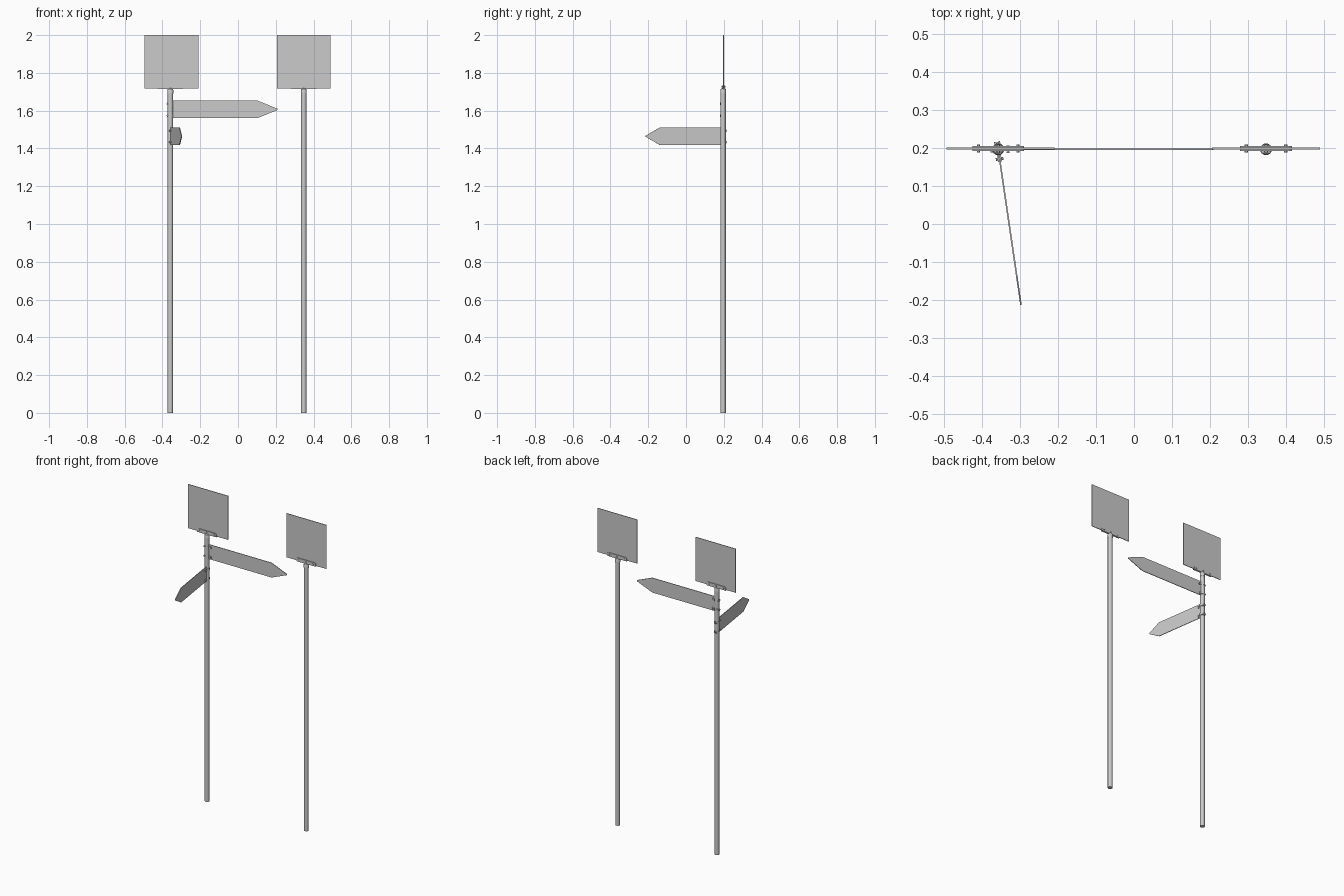
import bpy, bmesh, math
from mathutils import Matrix, Vector

if "Cube" in bpy.data.objects:
    bpy.data.objects.remove(bpy.data.objects["Cube"])

grey = bpy.data.materials.new("galvanised_grey")
grey.diffuse_color = (0.6, 0.6, 0.6, 1)
grey.use_nodes = True
grey.node_tree.nodes["Principled BSDF"].inputs["Base Color"].default_value = grey.diffuse_color


def finish(name, bm, matrix, smooth=False):
    bmesh.ops.recalc_face_normals(bm, faces=bm.faces)
    mesh = bpy.data.meshes.new(name)
    bm.to_mesh(mesh)
    bm.free()
    mesh.materials.append(grey)
    ob = bpy.data.objects.new(name, mesh)
    ob.matrix_world = matrix
    bpy.context.collection.objects.link(ob)
    if smooth:
        bpy.ops.object.select_all(action='DESELECT')
        ob.select_set(True)
        bpy.context.view_layer.objects.active = ob
        bpy.ops.object.shade_smooth_by_angle()
    return ob


def plate(name, outline, thick, matrix):
    """Local XZ outline extruded symmetrically along Y."""
    bm = bmesh.new()
    face = bm.faces.new([bm.verts.new((x, -thick / 2, z)) for x, z in outline])
    ext = bmesh.ops.extrude_face_region(bm, geom=[face])
    bmesh.ops.translate(bm, vec=(0, thick, 0),
                        verts=[v for v in ext['geom'] if isinstance(v, bmesh.types.BMVert)])
    return finish(name, bm, matrix)


def lathe(name, profile, matrix, sides=24):
    """Revolve (radius, z) points round Z and cap both ends."""
    bm = bmesh.new()
    rings = [[bm.verts.new((r * math.cos(2 * math.pi * i / sides),
                            r * math.sin(2 * math.pi * i / sides), z))
              for i in range(sides)] for r, z in profile]
    for a, b in zip(rings, rings[1:]):
        for i in range(sides):
            j = (i + 1) % sides
            bm.faces.new((a[i], a[j], b[j], b[i]))
    bm.faces.new(rings[0])
    bm.faces.new(rings[-1])
    return finish(name, bm, matrix, sides > 8)


def rect(x0, x1, z0, z1):
    return [(x0, z0), (x1, z0), (x1, z1), (x0, z1)]


def bolt(name, matrix, x, z, half):
    # hex head and nut on a through shank, lying along local Y
    m = matrix @ Matrix.Translation((x, 0, z)) @ Matrix.Rotation(math.pi / 2, 4, 'X')
    lathe(name, [(0.0042, -half), (0.0042, -half + 0.004), (0.002, -half + 0.004),
                 (0.002, half - 0.004), (0.0042, half - 0.004), (0.0042, half)], m, 6)


def clamp(name, matrix, z):
    # collar round the pole, two ears gripping the blade, a bolt each side
    lathe(name + "_collar", [(0.0158, z - 0.007), (0.0158, z + 0.007)], matrix)
    for side in (-1, 1):
        for y in (-0.0035, 0.0035):
            plate(name + "_ear", rect(side * 0.014, side * (0.033 if side > 0 else 0.018),
                                      z - 0.007, z + 0.007), 0.003,
                  matrix @ Matrix.Translation((0, y, 0)))
    bolt(name + "_bolt", matrix, 0.026, z, 0.010)
    bolt(name + "_rear_bolt", matrix, -0.0165, z, 0.008)


def post(side, x, y, panel_x):
    base = Matrix.Translation((x, y, 0))
    # pole with a stepped cap
    lathe(side + "_pole", [(0.014, 0), (0.014, 1.715)], base)
    lathe(side + "_pole_cap", [(0.0155, 1.69), (0.0155, 1.709), (0.012, 1.716), (0.006, 1.719)], base)
    # square notice panel
    panel = Matrix.Translation((panel_x, 0.199, 0))
    plate(side + "_panel", rect(-0.142, 0.142, 1.718, 2.0), 0.004, panel)
    # tapered bracket jaws holding the panel edge
    mid = Matrix.Translation((x, 0.199, 0))
    for y_off in (-0.004, 0.004):
        plate(side + "_bracket", [(-0.068, 1.714), (0.068, 1.714), (0.068, 1.732), (0.06, 1.737),
                                  (-0.06, 1.737), (-0.068, 1.732)], 0.004,
              mid @ Matrix.Translation((0, y_off, 0)))
    for bx in (-0.052, 0, 0.052):
        bolt(side + "_bracket_bolt", mid, bx, 1.726, 0.010)


def arrow(name, length, head, z0, z1, matrix):
    # pointed direction blade with two clamps
    zm = (z0 + z1) / 2
    plate(name + "_blade", [(0.014, z0), (length - head, z0), (length, zm - 0.003),
                            (length, zm + 0.003), (length - head, z1), (0.014, z1)], 0.004, matrix)
    for i, z in enumerate((z0 + 0.014, z1 - 0.018)):
        clamp(f"{name}_clamp_{i + 1}", matrix, z)


PX, PY = -0.358, 0.197
post("left", PX, PY, -0.352)
post("right", 0.348, PY, 0.348)

# upper arrow points right, lower arrow points forward
arrow("upper_arrow", 0.568, 0.108, 1.56, 1.654, Matrix.Translation((PX, PY, 0)))
tip = Vector((-0.298 - PX, -0.213 - PY))
turn = Matrix.Rotation(math.atan2(tip.y, tip.x), 4, 'Z')
arrow("lower_arrow", tip.length, 0.075, 1.418, 1.511, Matrix.Translation((PX, PY, 0)) @ turn)
